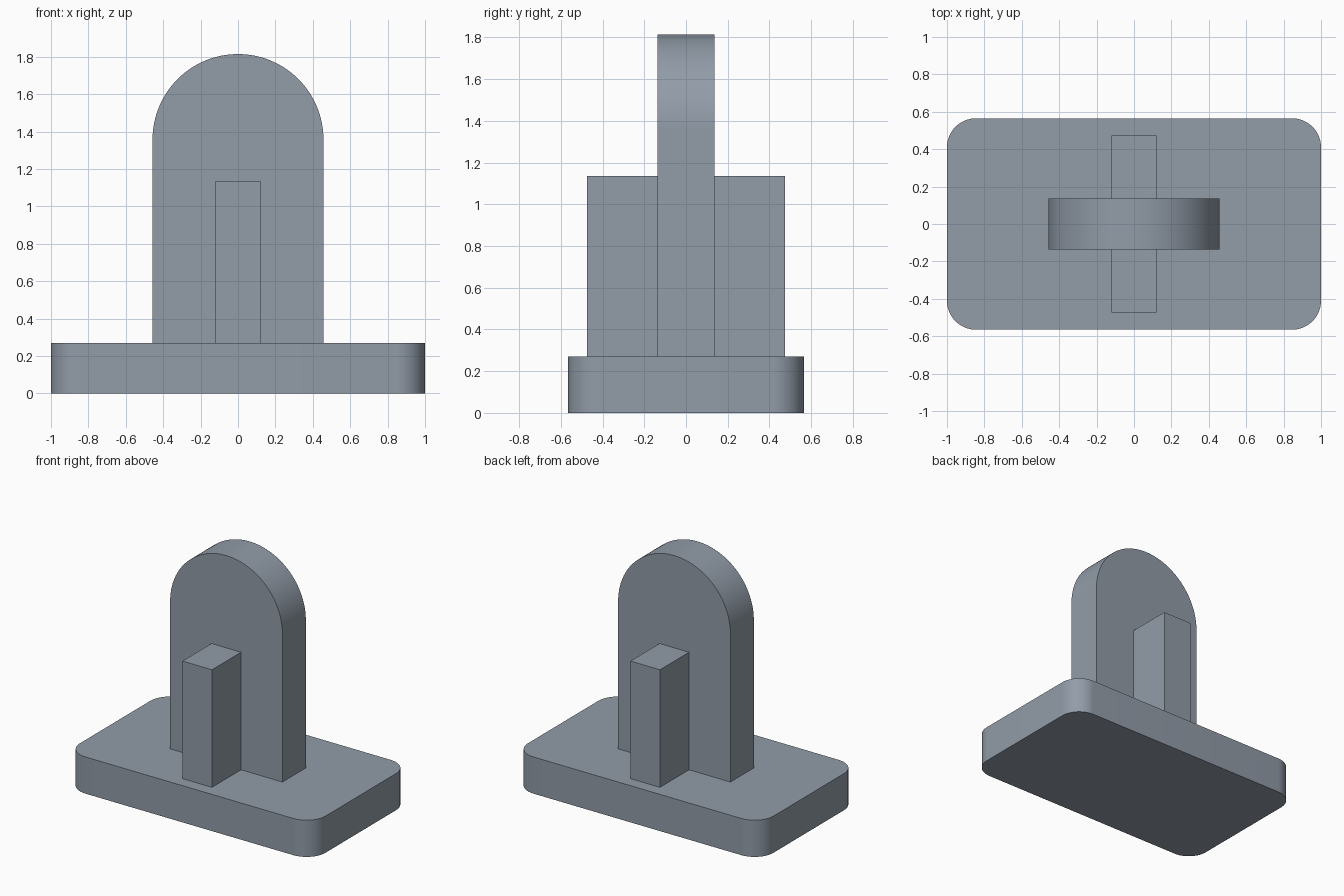
import bpy
import bmesh
from math import pi, cos, sin, radians
from mathutils import Matrix

if "Cube" in bpy.data.objects:
    bpy.data.objects.remove(bpy.data.objects["Cube"], do_unlink=True)

STEEL = (0.287, 0.332, 0.392, 1.0)
steel = bpy.data.materials.new("blue grey steel")
steel.use_nodes = True
steel.diffuse_color = STEEL
steel.node_tree.nodes["Principled BSDF"].inputs["Base Color"].default_value = STEEL

BASE_X, BASE_Y, BASE_TOP, CORNER = 1.0, 0.565, 0.27, 0.155
PLATE_R, PLATE_HALF, PLATE_TOP = 0.457, 0.136, 1.814
RIB_HALF, RIB_END, RIB_TOP = 0.12, 0.474, 1.135


def arc(cx, cy, r, start, end, steps):
    """Points along a circular arc, angles in degrees."""
    angles = [radians(start + (end - start) * i / steps) for i in range(steps + 1)]
    return [(cx + r * cos(a), cy + r * sin(a)) for a in angles]


def extrude_profile(name, profile, depth, matrix=Matrix()):
    """Extrude a flat xy outline along z, then place it with a matrix."""
    bm = bmesh.new()
    face = bm.faces.new([bm.verts.new((x, y, 0)) for x, y in profile])
    out = bmesh.ops.extrude_face_region(bm, geom=[face])
    moved = [g for g in out["geom"] if isinstance(g, bmesh.types.BMVert)]
    bmesh.ops.translate(bm, verts=moved, vec=(0, 0, depth))
    bmesh.ops.transform(bm, matrix=matrix, verts=bm.verts)
    bmesh.ops.recalc_face_normals(bm, faces=bm.faces)
    mesh = bpy.data.meshes.new(name)
    bm.to_mesh(mesh)
    bm.free()
    mesh.materials.append(steel)
    obj = bpy.data.objects.new(name, mesh)
    bpy.context.collection.objects.link(obj)
    bpy.ops.object.select_all(action="DESELECT")
    obj.select_set(True)
    bpy.context.view_layer.objects.active = obj
    bpy.ops.object.shade_smooth_by_angle(angle=radians(30))
    return obj


# Base slab with rounded vertical corners
outline = []
for i, (sx, sy) in enumerate([(1, 1), (-1, 1), (-1, -1), (1, -1)]):
    outline += arc(sx * (BASE_X - CORNER), sy * (BASE_Y - CORNER),
                   CORNER, 90 * i, 90 * i + 90, 16)
extrude_profile("base_slab", outline, BASE_TOP)

# Upright plate with a semicircular top
arch = arc(0, PLATE_TOP - PLATE_R, PLATE_R, 0, 180, 64)
arch += [(-PLATE_R, BASE_TOP), (PLATE_R, BASE_TOP)]
stand = Matrix.Translation((0, PLATE_HALF, 0)) @ Matrix.Rotation(pi / 2, 4, "X")
extrude_profile("upright_plate", arch, 2 * PLATE_HALF, stand)

# Square support ribs on both faces of the plate
for name, side in (("front_rib", -1), ("back_rib", 1)):
    near, far = side * PLATE_HALF, side * RIB_END
    rib = [(-RIB_HALF, near), (RIB_HALF, near), (RIB_HALF, far), (-RIB_HALF, far)]
    extrude_profile(name, rib, RIB_TOP - BASE_TOP, Matrix.Translation((0, 0, BASE_TOP)))
